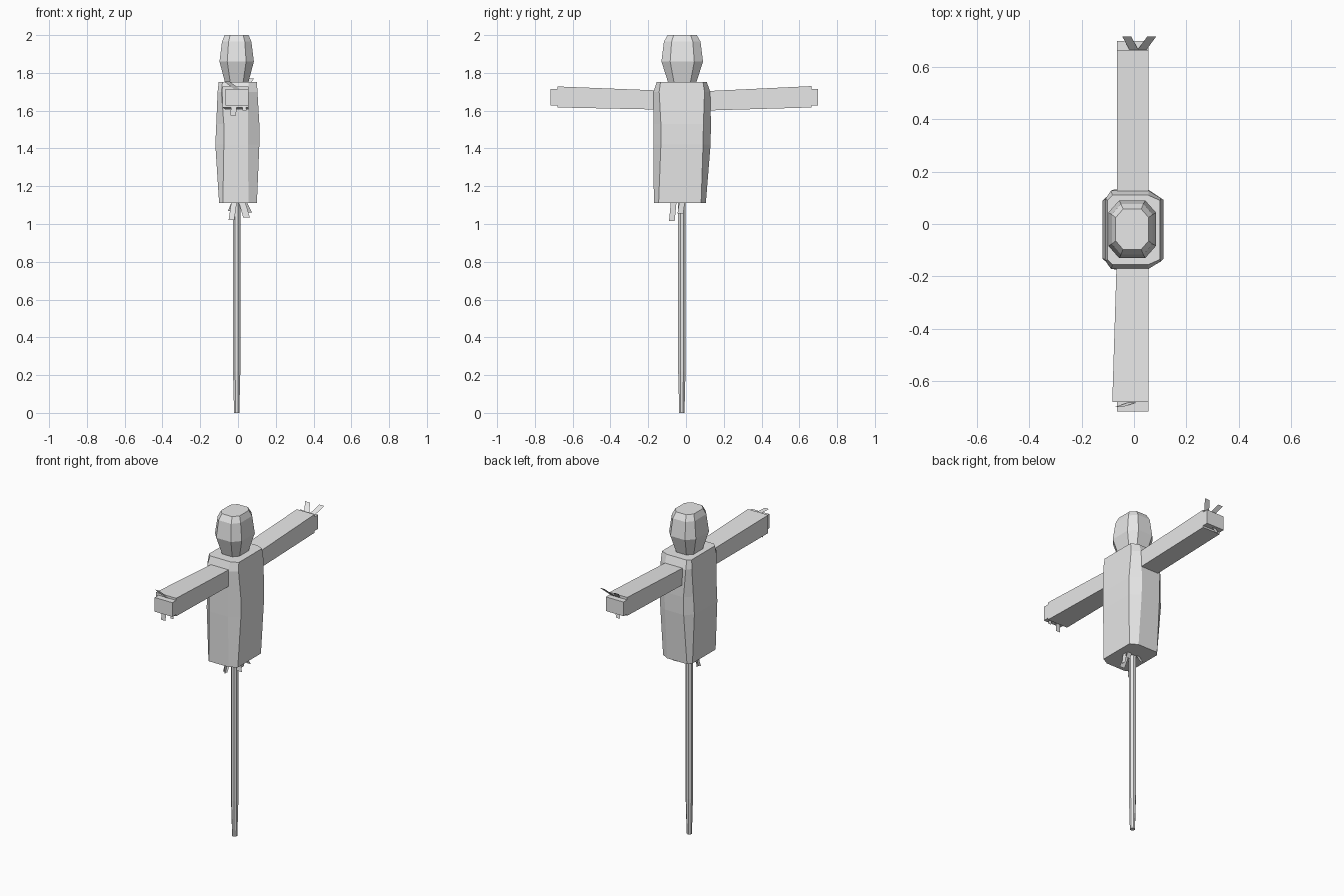
import bpy, math

grey = bpy.data.materials.new("plain grey")
grey.diffuse_color = (0.8, 0.8, 0.8, 1)


def add_mesh(name, verts, faces):
    me = bpy.data.meshes.new(name)
    me.from_pydata(verts, [], faces)
    me.materials.append(grey)
    ob = bpy.data.objects.new(name, me)
    bpy.context.collection.objects.link(ob)
    return ob


def loft(name, rings):
    """Skin equal-sized rings of points and cap both ends."""
    n = len(rings[0])
    verts = [p for r in rings for p in r]
    faces = [(k * n + i, k * n + (i + 1) % n, (k + 1) * n + (i + 1) % n, (k + 1) * n + i)
             for k in range(len(rings) - 1) for i in range(n)]
    faces += [tuple(reversed(range(n))), tuple(range(len(verts) - n, len(verts)))]
    return add_mesh(name, verts, faces)


def chamfered(x0, x1, y0, y1, z, left, right, cy):
    """Rectangle ring with its corners cut, by different amounts on each side."""
    return [(x0 + left, y0, z), (x1 - right, y0, z), (x1, y0 + cy, z), (x1, y1 - cy, z),
            (x1 - right, y1, z), (x0 + left, y1, z), (x0, y1 - cy, z), (x0, y0 + cy, z)]


def arm_ring(y, x0, x1, z0, z1):
    return [(x0, y, z0), (x0, y, z1), (x1, y, z1), (x1, y, z0)]


def straw(name, a, b, width=0.032, across=(1, 0, 0)):
    """Flat strip from a to b."""
    w = [c * width / 2 for c in across]
    add_mesh(name, [tuple(p[i] + s * w[i] for i in range(3))
                    for p, s in ((a, -1), (a, 1), (b, 1), (b, -1))], [(0, 1, 2, 3)])


# head: faceted sack
cx, cy = -0.007, -0.02
loft("head", [chamfered(cx - hx, cx + hx, cy - hy, cy + hy, z, hx * 0.45, hx * 0.45, hy * 0.42)
              for z, hx, hy in ((1.75, 0.062, 0.075), (1.86, 0.091, 0.11),
                                (1.965, 0.078, 0.097), (2.0, 0.063, 0.077))])

# torso: bulging cut-corner block
loft("torso", [chamfered(-0.10, 0.10, -0.17, 0.105, 1.11, 0.02, 0.045, 0.025),
               chamfered(-0.12, 0.113, -0.173, 0.13, 1.42, 0.045, 0.06, 0.04),
               chamfered(-0.115, 0.113, -0.173, 0.132, 1.53, 0.04, 0.06, 0.04),
               chamfered(-0.108, 0.103, -0.172, 0.128, 1.70, 0.02, 0.048, 0.03),
               chamfered(-0.102, 0.10, -0.155, 0.11, 1.752, 0.02, 0.045, 0.02)])

# sleeves and hands
loft("front_sleeve", [arm_ring(-0.10, -0.065, 0.055, 1.605, 1.705),
                      arm_ring(-0.68, -0.083, 0.055, 1.617, 1.728)])
loft("front_hand", [arm_ring(-0.66, -0.065, 0.055, 1.628, 1.715),
                    arm_ring(-0.717, -0.065, 0.055, 1.628, 1.715)])
loft("back_sleeve", [arm_ring(0.665, -0.065, 0.055, 1.617, 1.73),
                     arm_ring(0.08, -0.065, 0.055, 1.60, 1.702)])
loft("back_hand", [arm_ring(0.70, -0.065, 0.055, 1.628, 1.715),
                   arm_ring(0.64, -0.065, 0.055, 1.628, 1.715)])

# pole: eight sides, tapered foot
loft("pole", [[(-0.007 + r * math.cos((i + 0.5) * math.pi / 4),
                -0.022 + r * math.sin((i + 0.5) * math.pi / 4), z) for i in range(8)]
              for z, r in ((0, 0.015), (0.22, 0.021), (1.15, 0.021))])

# straw at the sleeve ends and under the torso
strips = [
    ((0.03, 0.665, 1.715), (0.068, 0.717, 1.77), 0.034),
    ((0.0, 0.665, 1.715), (-0.028, 0.717, 1.765), 0.034),
    ((-0.01, 0.68, 1.64), (-0.02, 0.69, 1.60), 0.028),
    ((0.0, -0.68, 1.71), (-0.06, -0.70, 1.755), 0.03),
    ((-0.02, -0.685, 1.64), (-0.026, -0.69, 1.575), 0.03),
    ((0.03, -0.685, 1.64), (0.035, -0.69, 1.60), 0.02),
    ((-0.02, -0.05, 1.12), (-0.035, -0.075, 1.02), 0.03),
    ((0.02, -0.04, 1.12), (0.045, -0.05, 1.035), 0.035),
    ((0.03, 0.0, 1.12), (0.06, 0.02, 1.06), 0.03),
    ((-0.02, 0.0, 1.12), (-0.04, 0.02, 1.07), 0.025)]
for i, (a, b, w) in enumerate(strips):
    straw(f"straw_{i}", a, b, w)
for i, (x, y) in enumerate(((-0.03, -0.075), (0.05, -0.03))):
    straw(f"hip_straw_{i}", (x, y + 0.01, 1.12), (x, y, 1.015 + 0.04 * i), 0.03, (0, 1, 0))
